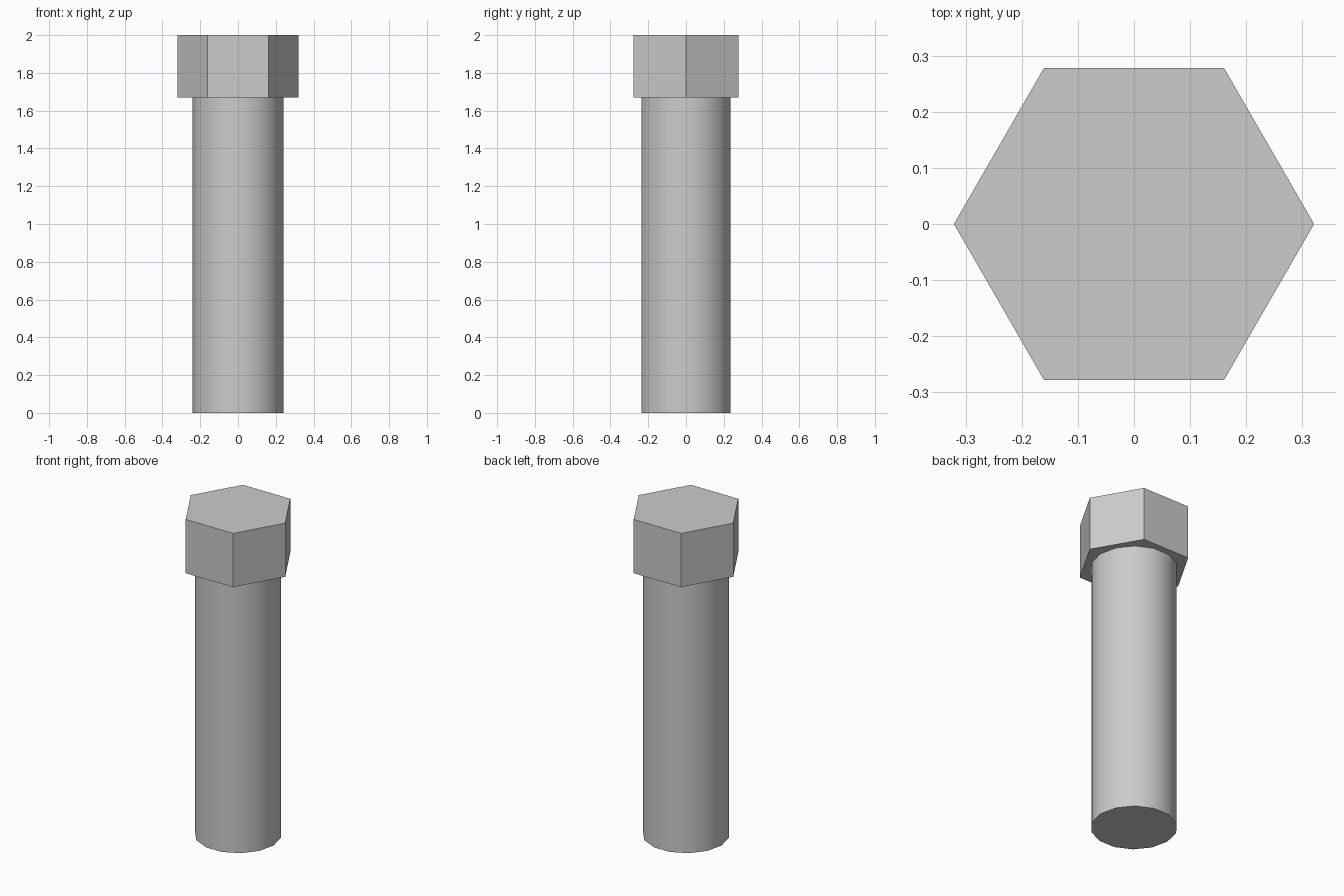
import bpy

cube = bpy.data.objects.get("Cube")
if cube:
    bpy.data.objects.remove(cube, do_unlink=True)

# Plain grey metal
steel = bpy.data.materials.new("grey steel")
steel.use_nodes = True
color = (0.6, 0.6, 0.6, 1.0)
steel.diffuse_color = color
steel.node_tree.nodes["Principled BSDF"].inputs["Base Color"].default_value = color


def prism(name, sides, radius, bottom, top):
    """Upright prism with a corner on the +x axis."""
    bpy.ops.mesh.primitive_cylinder_add(
        vertices=sides, radius=radius, depth=top - bottom,
        location=(0, 0, (bottom + top) / 2))
    obj = bpy.context.object
    obj.name = name
    # The primitive starts on +y, so turn it a quarter
    obj.rotation_euler.z = -1.5707963
    bpy.ops.object.transform_apply(location=False, rotation=True, scale=False)
    obj.data.materials.append(steel)
    return obj


HEAD_BOTTOM = 1.67

# Smooth round shaft
prism("shaft", 14, 0.242, 0, HEAD_BOTTOM)
bpy.ops.object.shade_smooth_by_angle()

# Flat-sided hexagonal head
prism("hex_head", 6, 0.321, HEAD_BOTTOM, 2)
